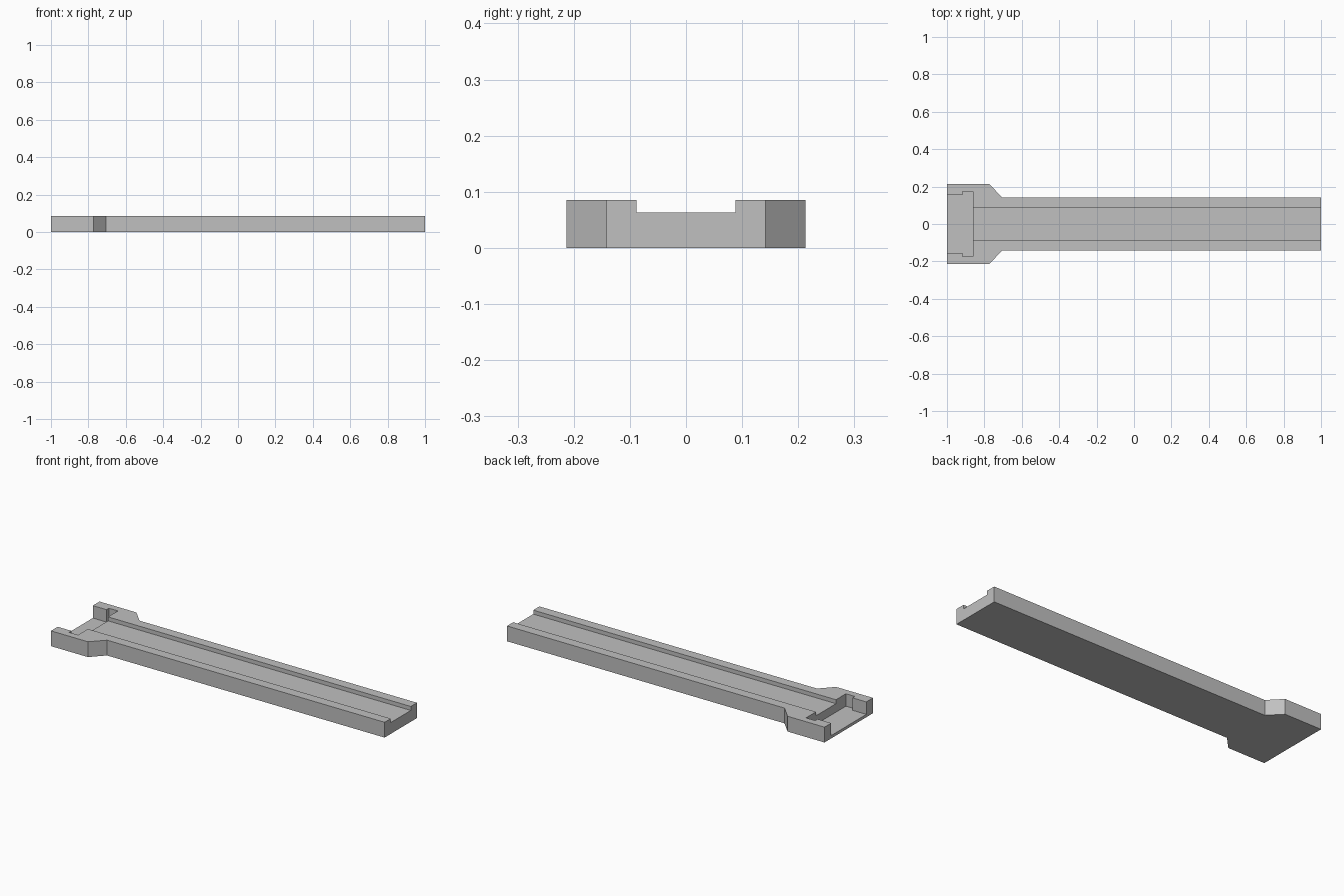
import bpy
import bmesh

cube = bpy.data.objects.get("Cube")
if cube:
    bpy.data.objects.remove(cube, do_unlink=True)

HEIGHT = 0.085
CHANNEL_FLOOR = 0.063
POCKET_FLOOR = 0.016

grey = bpy.data.materials.new("plain grey")
grey.use_nodes = True
colour = (0.53, 0.53, 0.53, 1)
grey.diffuse_color = colour
grey.node_tree.nodes["Principled BSDF"].inputs["Base Color"].default_value = colour


def prism(name, half_outline, bottom, top):
    """Mirror a half outline across y = 0 and extrude it upwards."""
    outline = half_outline + [(x, -y) for x, y in reversed(half_outline)]
    bm = bmesh.new()
    base = bm.faces.new([bm.verts.new((x, y, bottom)) for x, y in outline])
    side = bmesh.ops.extrude_face_region(bm, geom=[base])["geom"]
    raised = [v for v in side if isinstance(v, bmesh.types.BMVert)]
    bmesh.ops.translate(bm, verts=raised, vec=(0, 0, top - bottom))
    bmesh.ops.recalc_face_normals(bm, faces=bm.faces)
    mesh = bpy.data.meshes.new(name)
    bm.to_mesh(mesh)
    bm.free()
    mesh.materials.append(grey)
    obj = bpy.data.objects.new(name, mesh)
    bpy.context.collection.objects.link(obj)
    return obj


def carve(body, cutter):
    """Cut one solid out of the body, then discard the cutter."""
    cutter.hide_render = True
    mod = body.modifiers.new(cutter.name, "BOOLEAN")
    mod.operation = "DIFFERENCE"
    mod.solver = "EXACT"
    mod.object = cutter
    bpy.context.view_layer.objects.active = body
    bpy.ops.object.modifier_apply(modifier=mod.name)
    bpy.data.objects.remove(cutter, do_unlink=True)


# Long rail with a wider, chamfered head
rail = prism("channel_rail",
             [(-1, 0.213), (-0.773, 0.213), (-0.705, 0.142), (1, 0.142)],
             0, HEIGHT)

# Shallow groove running the whole length
carve(rail, prism("groove_cutter", [(-1.1, 0.088), (1.1, 0.088)],
                  CHANNEL_FLOOR, HEIGHT + 0.1))

# Deep stepped pocket, open at the head end
carve(rail, prism("pocket_cutter",
                  [(-1.1, 0.154), (-0.916, 0.154), (-0.916, 0.175), (-0.86, 0.175)],
                  POCKET_FLOOR, HEIGHT + 0.1))
